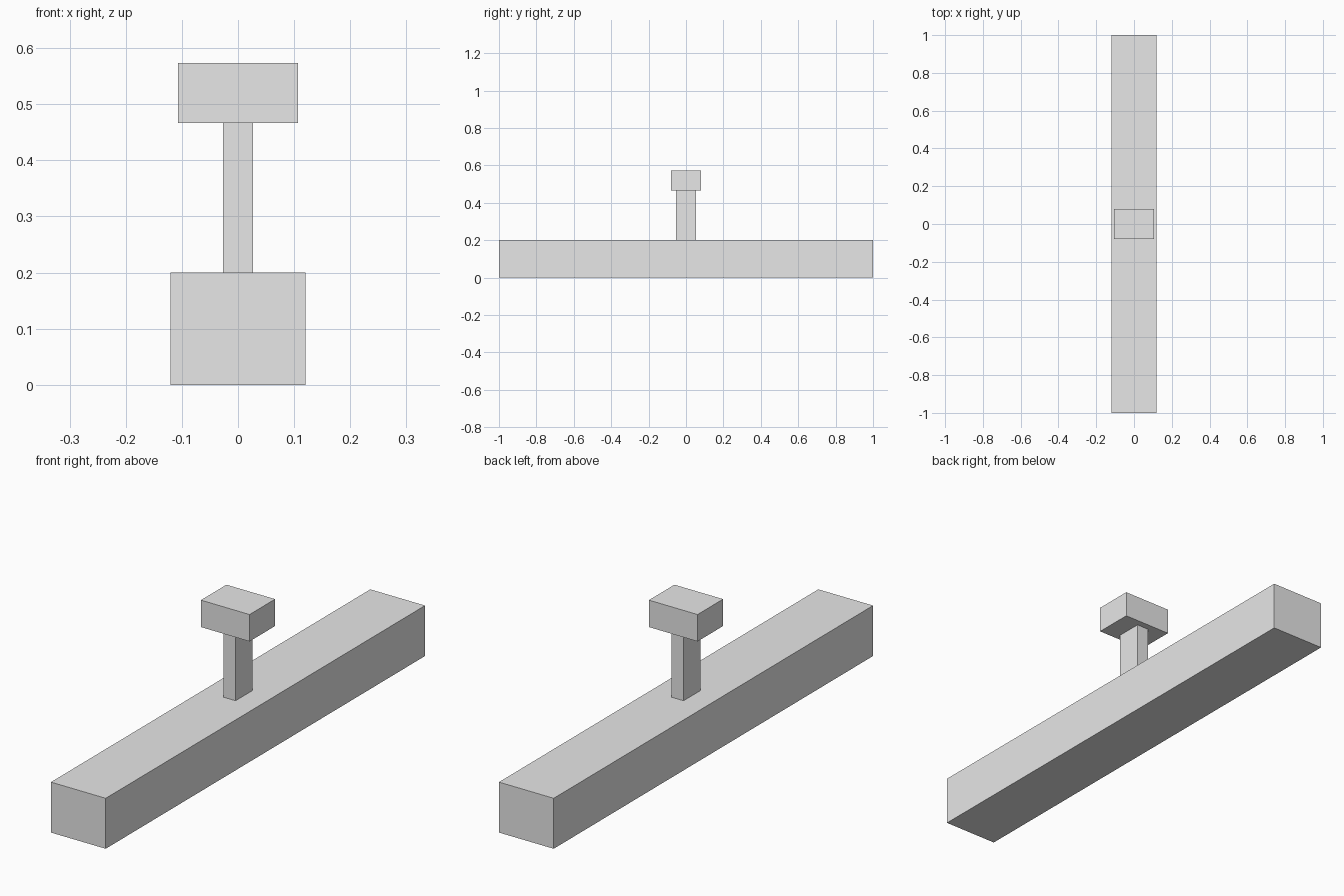
import bpy

cube = bpy.data.objects.get("Cube")
if cube:
    bpy.data.objects.remove(cube, do_unlink=True)

# One plain grey for every part
grey = bpy.data.materials.new("light_grey")
grey.use_nodes = True
colour = (0.8, 0.8, 0.8, 1)
grey.diffuse_color = colour
grey.node_tree.nodes["Principled BSDF"].inputs["Base Color"].default_value = colour


def block(name, width, depth, height, bottom):
    """Add a centred block standing at the given height; return its top."""
    bpy.ops.mesh.primitive_cube_add(size=1, location=(0, 0, bottom + height / 2))
    obj = bpy.context.object
    obj.name = name
    obj.scale = (width, depth, height)
    bpy.ops.object.transform_apply(location=False, rotation=False, scale=True)
    obj.data.materials.append(grey)
    return bottom + height


# Long beam, upright post on its middle, and cap on the post
top = block("base_beam", 0.24, 2.0, 0.2, 0)
top = block("post", 0.0533, 0.1067, 0.2667, top)
block("cap", 0.2133, 0.16, 0.1067, top)
